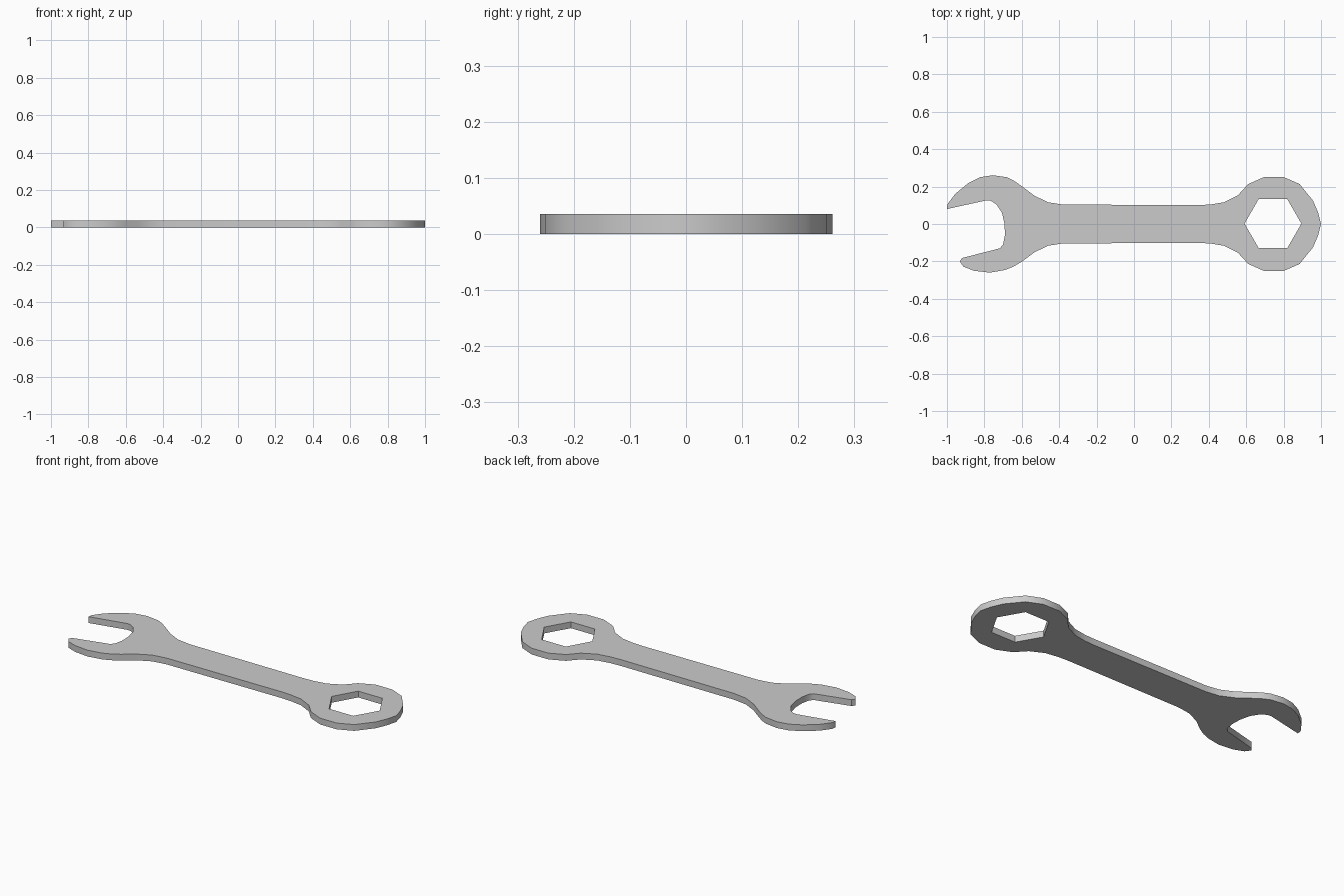
import bpy
import math

if "Cube" in bpy.data.objects:
    bpy.data.objects.remove(bpy.data.objects["Cube"])

THICK = 0.036

# Upper half of the ring end and handle, mirrored in y
half_ring = [(0.34, 0.101), (0.406, 0.104), (0.48, 0.116), (0.556, 0.154),
             (0.61, 0.213), (0.695, 0.251), (0.80, 0.251), (0.885, 0.214),
             (0.957, 0.125), (0.985, 0.06)]
ring_end = half_ring + [(1.0, 0.0)] + [(x, -y) for x, y in reversed(half_ring)]

# Flare between handle and open jaw, mirrored in y
flare = [(-0.38, 0.104), (-0.46, 0.116), (-0.535, 0.153), (-0.60, 0.202)]

# Tilted open jaw: lower prong, throat, upper prong
lower_prong = [(-0.645, -0.228), (-0.69, -0.246), (-0.77, -0.26), (-0.856, -0.25),
               (-0.912, -0.228), (-0.932, -0.20), (-0.92, -0.182)]
throat = [(-0.717, -0.13), (-0.70, -0.11), (-0.69, -0.06), (-0.692, 0.0),
          (-0.706, 0.06), (-0.735, 0.104), (-0.765, 0.124), (-0.786, 0.127)]
upper_prong = [(-1.0, 0.08), (-0.998, 0.105), (-0.957, 0.16), (-0.888, 0.217),
               (-0.823, 0.25), (-0.755, 0.261), (-0.68, 0.25), (-0.64, 0.23)]
outline = (ring_end + [(x, -y) for x, y in flare] + lower_prong + throat
           + upper_prong + flare[::-1])

# Hexagonal socket hole
hexagon = [(0.743 + 0.152 * math.cos(i * math.pi / 3),
            0.002 + 0.152 * math.sin(i * math.pi / 3)) for i in range(6)]

# Filled 2D curve extruded to a flat plate
curve = bpy.data.curves.new("wrench_profile", 'CURVE')
curve.dimensions = '2D'
curve.fill_mode = 'BOTH'
curve.extrude = THICK / 2
for pts in (outline, hexagon):
    spline = curve.splines.new('POLY')
    spline.points.add(len(pts) - 1)
    for p, (x, y) in zip(spline.points, pts):
        p.co = (x, y, THICK / 2, 1)
    spline.use_cyclic_u = True

wrench = bpy.data.objects.new("wrench", curve)
wrench.location.z = THICK / 2
bpy.context.collection.objects.link(wrench)
bpy.context.view_layer.objects.active = wrench
wrench.select_set(True)
for s in curve.splines:
    for p in s.points:
        p.co.z = 0
bpy.ops.object.convert(target='MESH')

# Weld rims, then smooth the rounded walls and keep corners sharp
wrench = bpy.context.object
bpy.ops.object.mode_set(mode='EDIT')
bpy.ops.mesh.select_all(action='SELECT')
bpy.ops.mesh.remove_doubles(threshold=0.0005)
bpy.ops.mesh.normals_make_consistent(inside=False)
bpy.ops.object.mode_set(mode='OBJECT')
bpy.ops.object.shade_smooth_by_angle(angle=math.radians(40))
